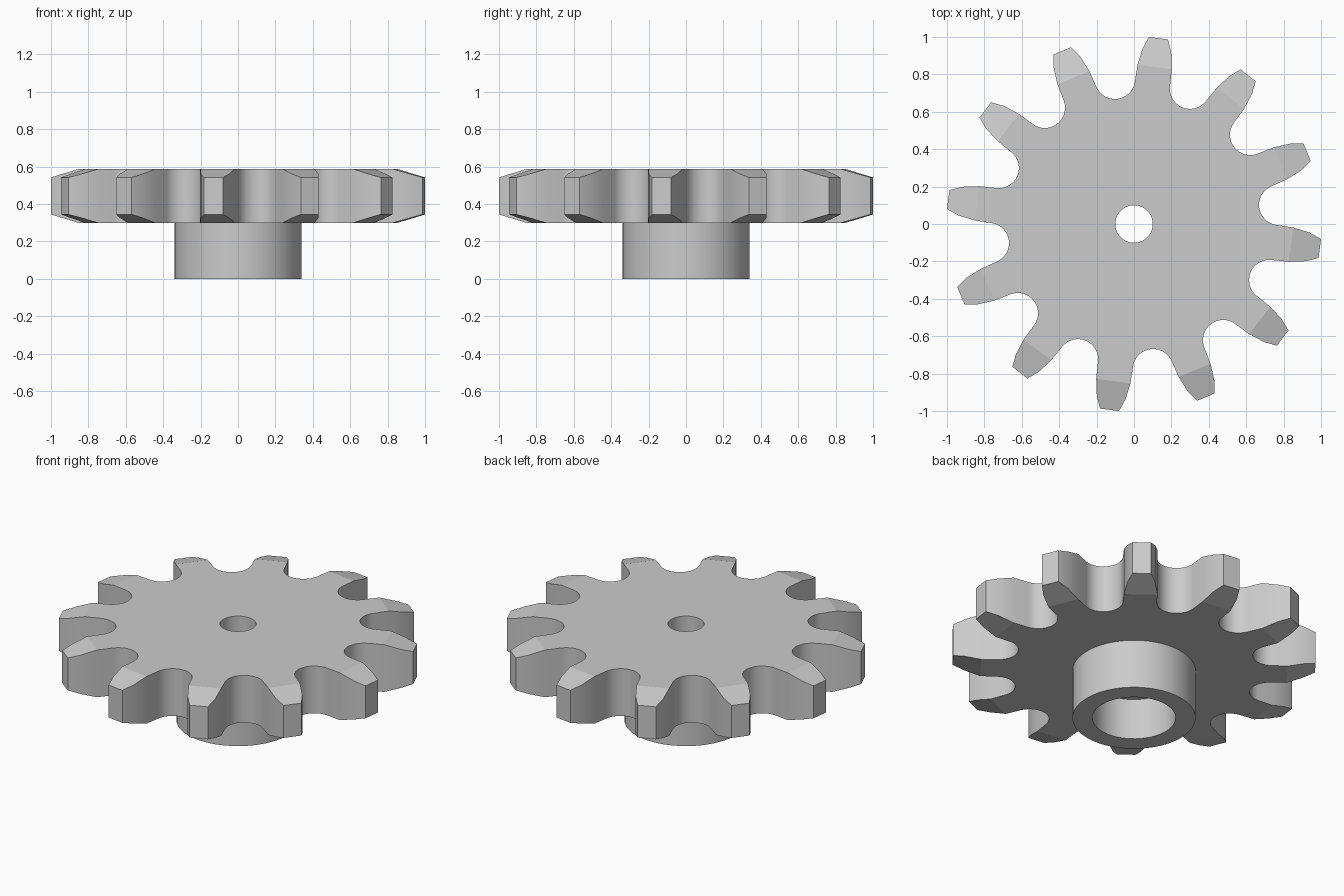
import bpy, bmesh
from math import sin, cos, radians, hypot, atan2

TEETH = 12
PITCH = 360 / TEETH
OFFSET = 7.5                      # direction of the first gap between teeth
TOP, BOTTOM = 0.587, 0.299        # wheel faces
TIP_R, CHAMFER_R, DROP = 1.003, 0.852, 0.045
HOLE_R, HUB_R, BORE_R, BORE_TOP = 0.10, 0.34, 0.23, 0.25
STEPS = 6                         # circle segments per tooth

if "Cube" in bpy.data.objects:
    bpy.data.objects.remove(bpy.data.objects["Cube"], do_unlink=True)

steel = bpy.data.materials.new("grey_steel")
steel.use_nodes = True
steel.diffuse_color = (0.6, 0.6, 0.6, 1)
steel.node_tree.nodes["Principled BSDF"].inputs["Base Color"].default_value = (0.6, 0.6, 0.6, 1)


def polar(r, degrees, z):
    return (r * cos(radians(degrees)), r * sin(radians(degrees)), z)


def finish(bm, name):
    bmesh.ops.remove_doubles(bm, verts=bm.verts, dist=1e-5)
    bmesh.ops.recalc_face_normals(bm, faces=bm.faces)
    mesh = bpy.data.meshes.new(name)
    bm.to_mesh(mesh)
    bm.free()
    mesh.materials.append(steel)
    obj = bpy.data.objects.new(name, mesh)
    bpy.context.collection.objects.link(obj)
    bpy.ops.object.select_all(action="DESELECT")
    obj.select_set(True)
    bpy.context.view_layer.objects.active = obj
    bpy.ops.object.shade_smooth_by_angle(angle=radians(16))
    return obj


# Outline of one gap: flank, round seat, mirrored flank (sideways, outward)
flank = [(0.130, 0.842), (0.168, 0.925), (0.210, 0.981)]
SEAT_R, SEAT_Y, SWEEP, SEGS = 0.108, 0.783, 146, 16
seat = []
for i in range(SEGS + 1):
    a = radians(-SWEEP / 2 + SWEEP * i / SEGS)
    seat.append((SEAT_R * sin(a), SEAT_Y - SEAT_R * cos(a)))
gap = [(-x, y) for x, y in reversed(flank)] + seat + flank

# Toothed wheel
bm = bmesh.new()


def outline(k, top):
    """Vertices of gap k on one face, lowered along the chamfer."""
    verts = []
    for x, y in gap:
        r = hypot(x, y)
        drop = DROP * max(0, (r - CHAMFER_R) / (TIP_R - CHAMFER_R))
        z = TOP - drop if top else BOTTOM + drop
        angle = OFFSET + PITCH * k + 90 - atan2(y, x) * 57.29578
        verts.append(bm.verts.new(polar(r, angle, z)))
    return verts


def ring(r, z):
    n = TEETH * STEPS
    return [bm.verts.new(polar(r, OFFSET - 9 + 360 * i / n, z)) for i in range(n)]


uppers = [outline(k, True) for k in range(TEETH)]
lowers = [outline(k, False) for k in range(TEETH)]
for gaps, inner in ((uppers, ring(HOLE_R, TOP)), (lowers, ring(HUB_R, BOTTOM))):
    for k in range(TEETH):
        here, after = gaps[k], gaps[(k + 1) % TEETH]
        arc = [inner[(k * STEPS + j) % len(inner)] for j in range(STEPS + 1)]
        bm.faces.new(here[2:-2] + [after[2]] + arc[::-1])      # flat face sector
        for j in range(2):                                     # tooth chamfer
            bm.faces.new((here[-3 + j], here[-2 + j], after[1 - j], after[2 - j]))
for k in range(TEETH):
    u, l = uppers[k], lowers[k]
    for j in range(len(gap) - 1):                              # gap walls
        bm.faces.new((u[j], u[j + 1], l[j + 1], l[j]))
    n = (k + 1) % TEETH
    bm.faces.new((u[-1], uppers[n][0], lowers[n][0], l[-1]))   # tooth tip
finish(bm, "toothed_wheel")

# Hub with a wide bore and a narrow hole through the wheel
bm = bmesh.new()
profile = [(HOLE_R, TOP), (HOLE_R, BORE_TOP), (BORE_R, BORE_TOP),
           (BORE_R, 0), (HUB_R, 0), (HUB_R, BOTTOM)]
rings = [ring(r, z) for r, z in profile]
for a, b in zip(rings, rings[1:]):
    for i in range(len(a)):
        j = (i + 1) % len(a)
        bm.faces.new((a[i], b[i], b[j], a[j]))
hub = finish(bm, "hub")
# The hub is an open shell, so make its faces point away from the solid
outer = max(hub.data.polygons, key=lambda p: p.center.xy.length)
if outer.normal.xy.dot(outer.center.xy) < 0:
    hub.data.flip_normals()
